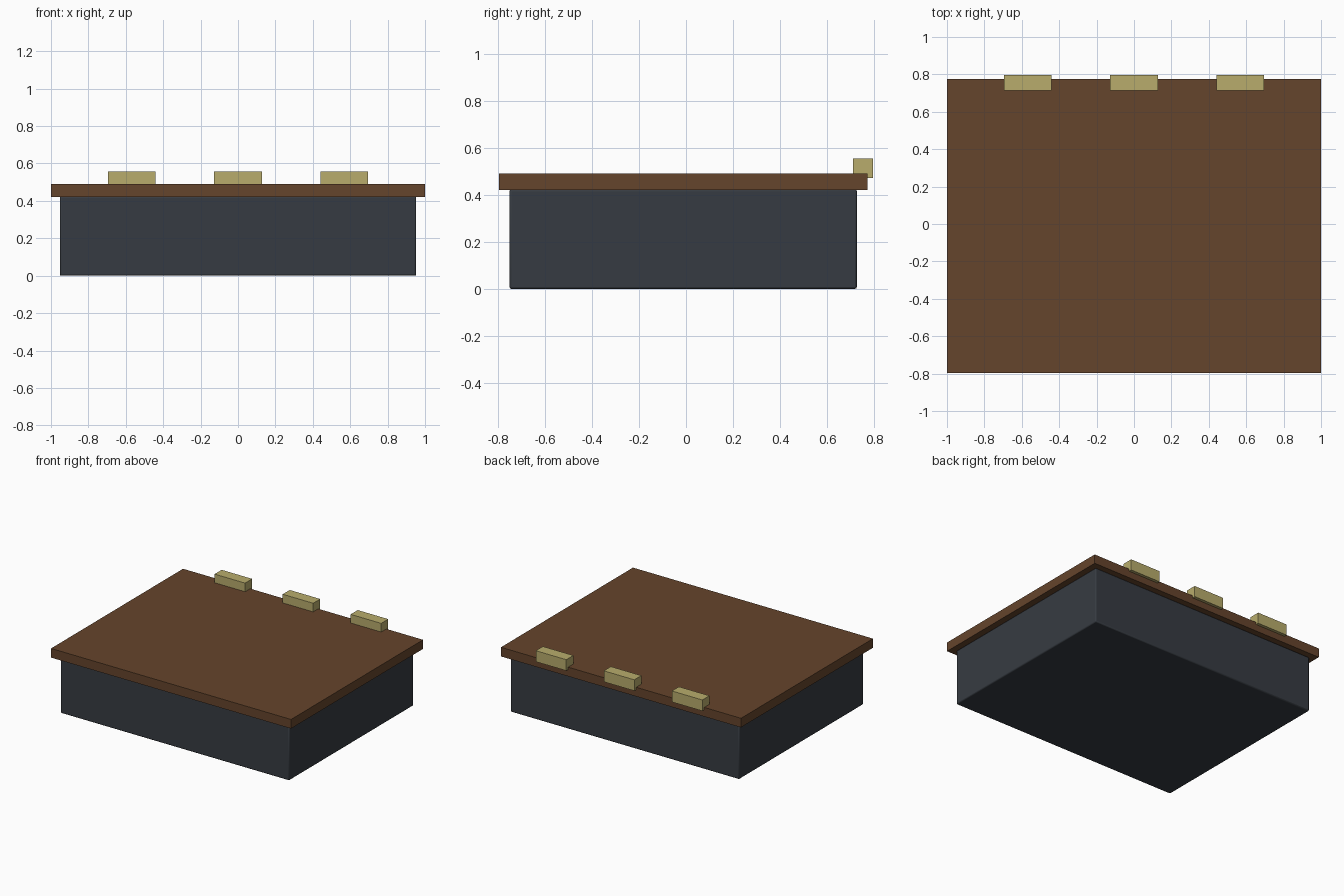
import bpy

cube = bpy.data.objects.get("Cube")
if cube:
    bpy.data.objects.remove(cube, do_unlink=True)


def make_material(name, rgb):
    mat = bpy.data.materials.new(name)
    mat.use_nodes = True
    color = (*rgb, 1.0)
    mat.diffuse_color = color
    mat.node_tree.nodes["Principled BSDF"].inputs["Base Color"].default_value = color
    return mat


def make_box(name, low, high, mat, bevel=0.0):
    """Box between two opposite corners, with optional softened edges."""
    center = [(a + b) / 2 for a, b in zip(low, high)]
    bpy.ops.mesh.primitive_cube_add(size=1, location=center)
    obj = bpy.context.object
    obj.name = name
    obj.scale = [b - a for a, b in zip(low, high)]
    bpy.ops.object.transform_apply(location=False, rotation=False, scale=True)
    obj.data.materials.append(mat)
    if bevel:
        mod = obj.modifiers.new("soft_edges", 'BEVEL')
        mod.width = bevel
        mod.segments = 2
        bpy.ops.object.shade_smooth_by_angle()
    return obj


slate = make_material("slate_grey", (0.037, 0.044, 0.054))
wood = make_material("brown_wood", (0.130, 0.058, 0.025))
brass = make_material("pale_brass", (0.479, 0.413, 0.150))

# Base box
make_box("box_body", (-0.953, -0.753, 0), (0.953, 0.729, 0.424), slate, bevel=0.008)

# Overhanging lid
make_box("lid", (-1, -0.797, 0.422), (1, 0.774, 0.491), wood)

# Row of hinges along the back edge of the lid
for label, x in (("right", -0.567), ("middle", 0), ("left", 0.567)):
    make_box(f"hinge_{label}", (x - 0.127, 0.713, 0.473), (x + 0.127, 0.797, 0.556), brass)
